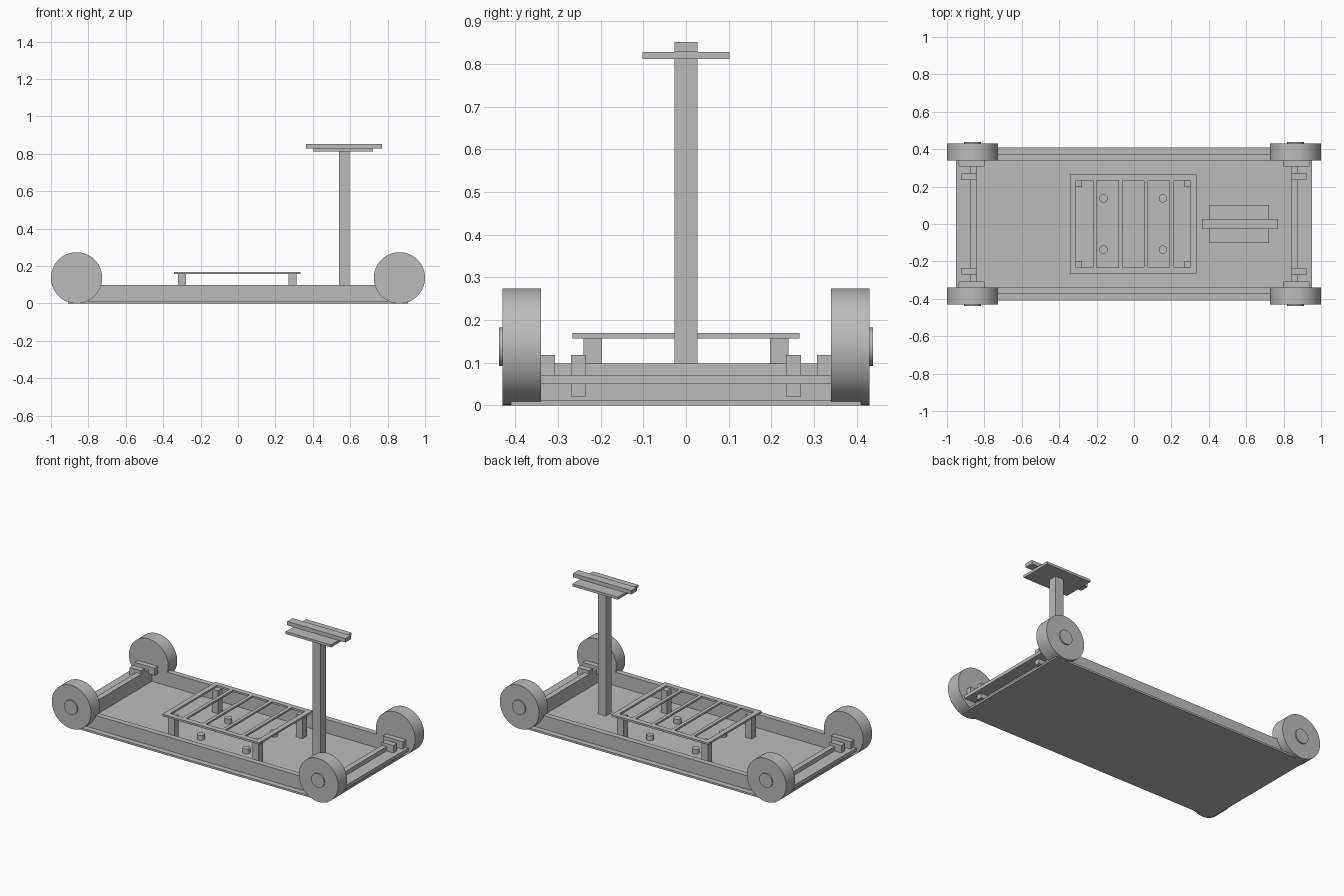
import bpy
import math

cube = bpy.data.objects.get("Cube")
if cube:
    bpy.data.objects.remove(cube, do_unlink=True)

grey = bpy.data.materials.new("plain grey")
grey.use_nodes = True
grey.diffuse_color = (0.5, 0.5, 0.5, 1)
grey.node_tree.nodes["Principled BSDF"].inputs["Base Color"].default_value = (0.5, 0.5, 0.5, 1)


def box(name, x, y, z):
    """Box from its (low, high) span on each axis."""
    spans = [sorted(s) for s in (x, y, z)]
    bpy.ops.mesh.primitive_cube_add(size=1, location=[(a + b) / 2 for a, b in spans])
    ob = bpy.context.object
    ob.name = name
    ob.scale = [b - a for a, b in spans]
    bpy.ops.object.transform_apply(location=False, rotation=False, scale=True)
    ob.data.materials.append(grey)
    return ob


def cylinder(name, radius, depth, location, along_y=False):
    bpy.ops.mesh.primitive_cylinder_add(
        vertices=64, radius=radius, depth=depth, location=location,
        rotation=(math.pi / 2 if along_y else 0, 0, 0))
    ob = bpy.context.object
    ob.name = name
    ob.data.materials.append(grey)
    bpy.ops.object.shade_smooth_by_angle(angle=math.radians(30))
    return ob


def mirrored(s, low, high):
    return (s * low, s * high)


SIDES = ((1, "left"), (-1, "right"))
FLOOR = 0.012
WALL_TOP = 0.098
RACK_X = -0.004

# Chassis tray: floor plate and upright rails
box("floor_plate", (-0.91, 0.91), (-0.41, 0.41), (0, FLOOR))
for s, side in SIDES:
    box(f"side_rail_{side}", (-0.875, 0.875), mirrored(s, 0.34, 0.375), (FLOOR, WALL_TOP))
    box(f"end_rail_{side}", mirrored(s, 0.84, 0.875), (-0.34, 0.34), (FLOOR, WALL_TOP))
    box(f"axle_shelf_{side}", mirrored(s, 0.875, 0.953), (-0.345, 0.345), (0.05, 0.071))

# Wheels, hubs and axle brackets at the four corners
for sx, end in SIDES:
    for sy, side in ((1, "back"), (-1, "front")):
        tag = f"{end}_{side}"
        cylinder(f"wheel_{tag}", 0.137, 0.09, (sx * 0.863, sy * 0.385, 0.137), True)
        cylinder(f"hub_{tag}", 0.045, 0.098, (sx * 0.863, sy * 0.389, 0.137), True)
        box(f"outer_bracket_{tag}", mirrored(sx, 0.798, 0.937),
            mirrored(sy, 0.307, 0.342), (0.071, 0.118))
        box(f"inner_bracket_{tag}", mirrored(sx, 0.84, 0.922),
            mirrored(sy, 0.234, 0.27), (0.02, 0.118))

# Rack: legs, open frame, cross slats and floor pegs
for sx, end in SIDES:
    box(f"rack_end_{end}", (RACK_X + sx * 0.307, RACK_X + sx * 0.339), (-0.266, 0.266), (0.157, 0.169))
    box(f"rack_side_{end}", (RACK_X - 0.307, RACK_X + 0.307), mirrored(sx, 0.233, 0.266), (0.157, 0.169))
    for sy, side in ((1, "back"), (-1, "front")):
        box(f"rack_leg_{end}_{side}", (RACK_X + sx * 0.273, RACK_X + sx * 0.317),
            mirrored(sy, 0.197, 0.24), (FLOOR, 0.157))
        cylinder(f"peg_{end}_{side}", 0.022, 0.03, (RACK_X + sx * 0.159, sy * 0.137, FLOOR + 0.015))
for i in range(4):
    x = RACK_X + (i - 1.5) * 0.137
    box(f"rack_slat_{i + 1}", (x - 0.011, x + 0.011), (-0.233, 0.233), (0.157, 0.169))

# Steering post with tray and handlebar
box("post", (0.54, 0.595), (-0.027, 0.027), (FLOOR, 0.812))
box("post_tray", (0.405, 0.722), (-0.102, 0.102), (0.812, 0.828))
box("handlebar", (0.363, 0.77), (-0.027, 0.027), (0.828, 0.852))
